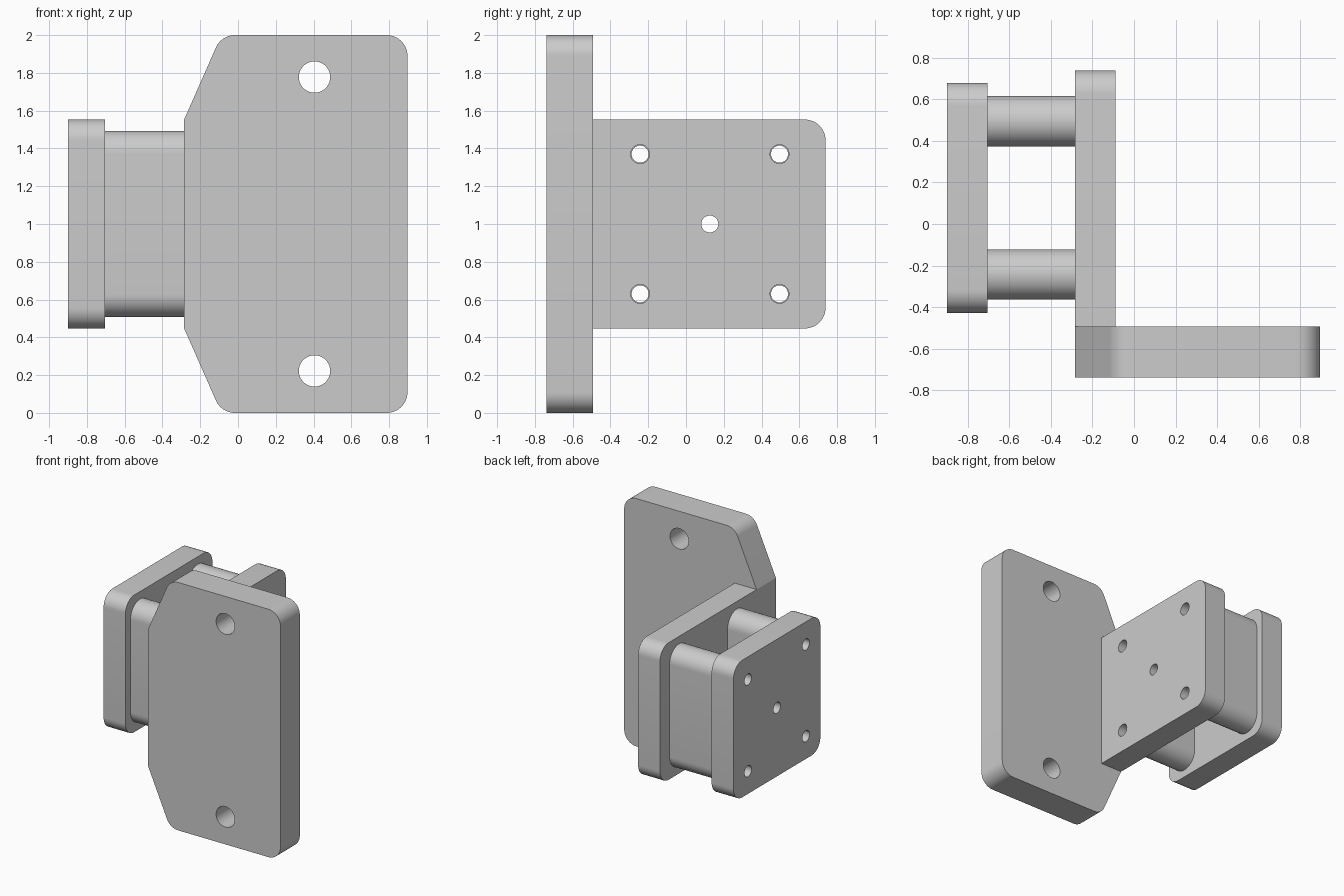
import bpy, bmesh, math
from mathutils import Vector

cube = bpy.data.objects.get("Cube")
if cube:
    bpy.data.objects.remove(cube, do_unlink=True)

grey = bpy.data.materials.new("light grey")
grey.use_nodes = True
colour = (0.6, 0.6, 0.6, 1)
grey.diffuse_color = colour
grey.node_tree.nodes["Principled BSDF"].inputs["Base Color"].default_value = colour


def rounded(corners, steps=12):
    """Outline through (a, b, radius) corners, each rounded by an arc."""
    pts = []
    for i, (a, b, r) in enumerate(corners):
        p = Vector((a, b))
        if r == 0:
            pts.append(p)
            continue
        u = (Vector(corners[i - 1][:2]) - p).normalized()
        v = (Vector(corners[(i + 1) % len(corners)][:2]) - p).normalized()
        half = u.angle(v) / 2
        centre = p + (u + v).normalized() * (r / math.sin(half))
        start = (p + u * (r / math.tan(half)) - centre).normalized()
        end = (p + v * (r / math.tan(half)) - centre).normalized()
        for k in range(steps + 1):
            pts.append(centre + start.slerp(end, k / steps).normalized() * r)
    return pts


def circle(a, b, r, n=40):
    return [(a + r * math.cos(math.tau * k / n), b + r * math.sin(math.tau * k / n))
            for k in range(n)]


def prism(name, loops, axis, lo, hi):
    """Extrude outlines along x (outline in y, z) or along y (outline in x, z)."""
    bm = bmesh.new()
    for loop in loops:
        ends = [[bm.verts.new((d, a, b) if axis == "x" else (a, d, b)) for a, b in loop]
                for d in (lo, hi)]
        for ring in ends:
            bm.faces.new(ring)
        for i in range(len(loop)):
            bm.faces.new((ends[0][i - 1], ends[0][i], ends[1][i], ends[1][i - 1]))
    bmesh.ops.recalc_face_normals(bm, faces=bm.faces)
    mesh = bpy.data.meshes.new(name)
    bm.to_mesh(mesh)
    bm.free()
    ob = bpy.data.objects.new(name, mesh)
    bpy.context.collection.objects.link(ob)
    return ob


def part(name, outline, holes, axis, lo, hi):
    """A solid plate or bar with drilled holes."""
    ob = prism(name, [outline], axis, lo, hi)
    ob.data.materials.append(grey)
    cutter = prism("hole_cutter", [circle(*h) for h in holes], axis, lo - 0.1, hi + 0.1)
    cutter.hide_render = True
    mod = ob.modifiers.new("holes", "BOOLEAN")
    mod.operation, mod.solver, mod.object = "DIFFERENCE", "EXACT", cutter
    bpy.ops.object.select_all(action="DESELECT")
    bpy.context.view_layer.objects.active = ob
    ob.select_set(True)
    bpy.ops.object.modifier_apply(modifier=mod.name)
    bpy.data.objects.remove(cutter, do_unlink=True)
    bpy.ops.object.shade_smooth_by_angle(angle=math.radians(20))


OUT, IN, SIDE = -0.9, -0.705, -0.285       # x of end plate and side plate faces
LOW, HIGH, R = 0.447, 1.553, 0.11          # height range and corner radius
BAR_Y, BAR_R = (-0.243, 0.495), 0.121
HOLE_Z = (0.63, 1.37)


def bolt_holes(r):
    return [(y, z, r) for y in BAR_Y for z in HOLE_Z] + [(0.126, 1.0, 0.045)]


# Mounting plate with tapered side
part("mounting_plate",
     rounded([(SIDE, LOW, 0), (-0.088, 0, R), (0.897, 0, R),
              (0.897, 2, R), (-0.088, 2, R), (SIDE, HIGH, 0)]),
     [(0.405, z, 0.083) for z in (0.222, 1.778)], "y", -0.739, -0.493)

# Side plate standing behind the mounting plate
part("side_plate",
     rounded([(-0.493, LOW, 0), (0.739, LOW, R), (0.739, HIGH, R), (-0.493, HIGH, 0)]),
     bolt_holes(0.05), "x", SIDE, -0.09)

# Outer clamping plate
part("end_plate",
     rounded([(-0.428, LOW, R), (0.68, LOW, R), (0.68, HIGH, R), (-0.428, HIGH, R)]),
     bolt_holes(0.045), "x", OUT, IN)

# Round-ended spacer bars between the plates
for label, y in zip(("front", "back"), BAR_Y):
    r = BAR_R
    part(label + "_spacer_bar",
         rounded([(y - r, 0.507, r * 0.999), (y + r, 0.507, r * 0.999),
                  (y + r, 1.493, r * 0.999), (y - r, 1.493, r * 0.999)]),
         [(y, z, 0.045) for z in HOLE_Z], "x", IN, SIDE)
